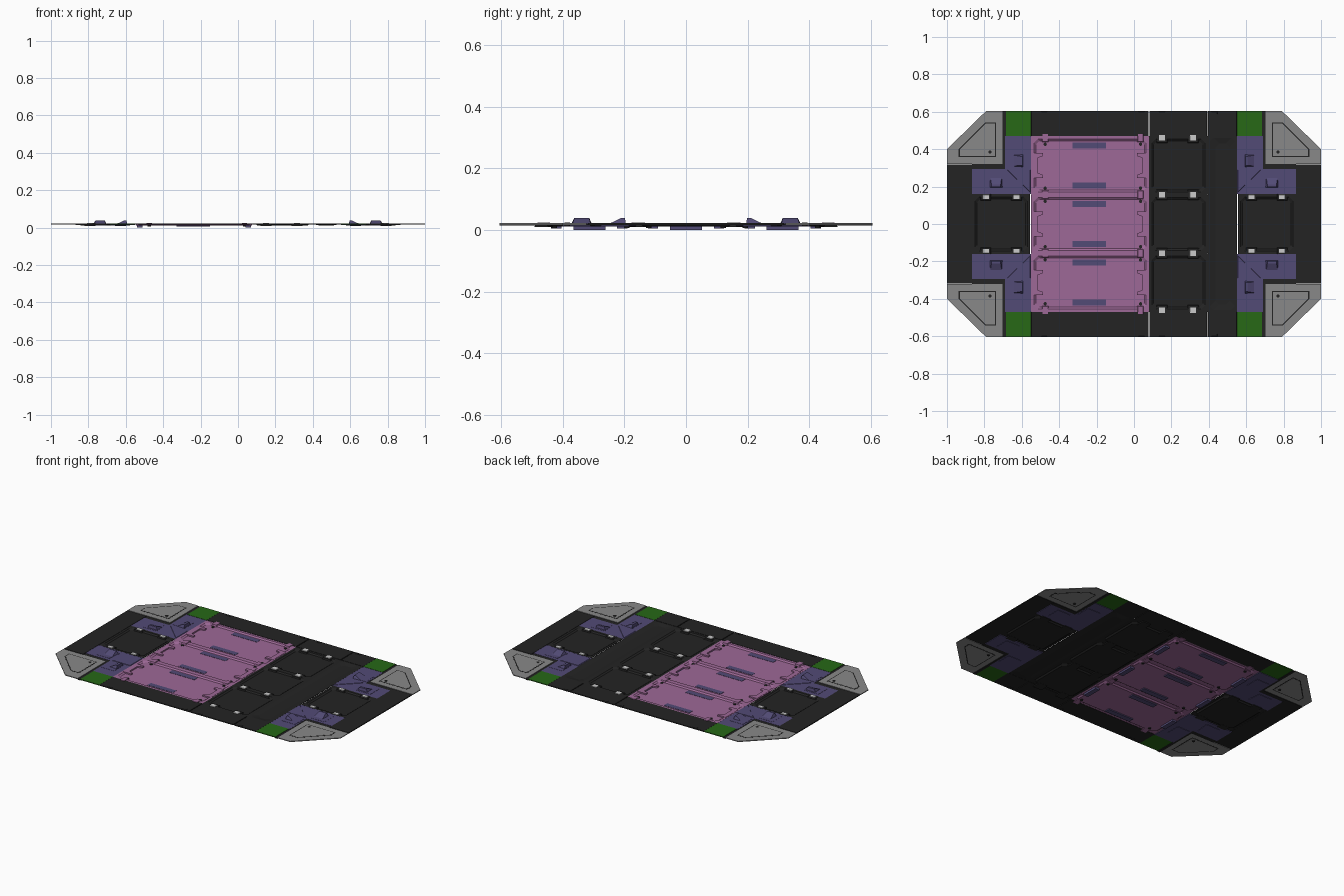
import bpy, bmesh
from mathutils import Vector

if "Cube" in bpy.data.objects:
    bpy.data.objects.remove(bpy.data.objects["Cube"])


def material(name, r, g, b):
    m = bpy.data.materials.new(name)
    m.diffuse_color = (r, g, b, 1)
    m.use_nodes = True
    m.node_tree.nodes["Principled BSDF"].inputs["Base Color"].default_value = m.diffuse_color
    return m


DARK = material("charcoal", 0.017, 0.017, 0.017)
PINK = material("pink", 0.34, 0.14, 0.31)
PURPLE = material("purple", 0.085, 0.07, 0.18)
GREEN = material("green", 0.02, 0.14, 0.008)
GREY = material("grey", 0.25, 0.25, 0.25)
WHITE = material("clip_white", 0.65, 0.65, 0.65)
TOP, LOW = 0.022, 0.017          # main sheet surfaces


def finish(name, bm, mat):
    bmesh.ops.recalc_face_normals(bm, faces=bm.faces)
    me = bpy.data.meshes.new(name)
    bm.to_mesh(me)
    bm.free()
    me.materials.append(mat)
    ob = bpy.data.objects.new(name, me)
    bpy.context.collection.objects.link(ob)
    return ob


def prism(name, pts, z0, z1, mat, top=None):
    """Extruded outline; 'top' optionally gives a different upper outline."""
    bm = bmesh.new()
    lo = [bm.verts.new((x, y, z0)) for x, y in pts]
    hi = [bm.verts.new((x, y, z1)) for x, y in (top or pts)]
    n = len(pts)
    bm.faces.new(lo)
    bm.faces.new(hi)
    for i in range(n):
        j = (i + 1) % n
        bm.faces.new((lo[i], lo[j], hi[j], hi[i]))
    return finish(name, bm, mat)


def rect(x0, x1, y0, y1, d=0.0):
    return [(x0 + d, y0 + d), (x1 - d, y0 + d), (x1 - d, y1 - d), (x0 + d, y1 - d)]


def box(name, x0, x1, y0, y1, z0, z1, mat, taper=0.0):
    return prism(name, rect(x0, x1, y0, y1), z0, z1, mat, rect(x0, x1, y0, y1, taper))


def pan(name, x0, x1, y0, y1, mat, rim=0.015, slope=0.01, floor=0.014):
    """Thin sheet tray: flat rim, sloped wall, chamfered-corner sunken floor."""
    bm = bmesh.new()

    def ring(d, c, z):
        a, b, e, f = x0 + d, x1 - d, y0 + d, y1 - d
        p = [(a + c, e), (b - c, e), (b, e + c), (b, f - c),
             (b - c, f), (a + c, f), (a, f - c), (a, e + c)]
        return [bm.verts.new((x, y, z)) for x, y in p]

    rings = [ring(0, 0.001, TOP - 0.001), ring(rim, 0.02, TOP - 0.001),
             ring(rim + slope, 0.02, floor)]
    for r, s in zip(rings, rings[1:]):
        for i in range(8):
            j = (i + 1) % 8
            bm.faces.new((r[i], r[j], s[j], s[i]))
    bm.faces.new(rings[2])
    ob = finish(name, bm, mat)
    mod = ob.modifiers.new("thickness", "SOLIDIFY")
    mod.thickness = 0.003
    return ob


def bolt(name, x, y, z0, z1, r, mat):
    bm = bmesh.new()
    bmesh.ops.create_cone(bm, cap_ends=True, segments=12, radius1=r, radius2=r, depth=z1 - z0)
    bmesh.ops.translate(bm, verts=bm.verts, vec=Vector((x, y, (z0 + z1) / 2)))
    return finish(name, bm, mat)


# three pink trays and three charcoal trays
P = 0.313
for k in (-1, 0, 1):
    cy = k * P
    y0, y1 = cy - P / 2, cy + P / 2
    pan("pink_tray", -0.55, 0.08, y0, y1, PINK)
    pan("dark_tray", 0.08, 0.395, y0, y1, DARK)
    for s in (-1, 1):
        yc = cy + s * 0.107
        box("tray_slot_strip", -0.33, -0.15, yc - 0.017, yc + 0.017, 0.005, 0.0155, PURPLE)
    # bracket-shaped latches on the short sides of each pink tray
    for xe, d in ((-0.545, 1), (0.075, -1)):
        pts = [(0, -0.066), (0.058, -0.066), (0.058, -0.05), (0.03, -0.04),
               (0.03, 0.04), (0.058, 0.05), (0.058, 0.066), (0, 0.066)]
        prism("tray_latch", [(xe + d * a, cy + b) for a, b in pts], 0.012, 0.0225, PINK)
        box("latch_underside", *sorted((xe + d * 0.005, xe + d * 0.035)),
            cy - 0.052, cy + 0.052, 0.0, 0.014, PURPLE)

# pink tabs and pale clips along the tray seams
for yk in (-1.5, -0.5, 0.5, 1.5):
    y = yk * P
    if abs(yk) > 1:
        y -= 0.008 if yk > 0 else -0.008
    for x in (-0.475, 0.035):
        box("pink_tab", x - 0.018, x + 0.018, y - 0.024, y + 0.024, 0.013, 0.0245, PINK, 0.004)
        for s in (-1, 1):
            if abs(y + s * 0.035) < 0.47:
                bolt("tab_screw", x, y + s * 0.035, 0.007, 0.0165, 0.009, DARK)
    for x in (0.15, 0.315):
        box("pale_clip", x - 0.019, x + 0.019, y - 0.017, y + 0.017, 0.015, 0.0245, WHITE, 0.003)
        box("clip_base", x - 0.03, x + 0.03, y - 0.03, y + 0.03, 0.010, 0.0215, DARK, 0.004)

# gutter channel beside the dark trays
pan("gutter_channel", 0.395, 0.55, -0.47, 0.47, DARK, 0.01, 0.03, 0.015)

for sy in (-1, 1):
    # long edge rails
    ya, yb = sorted((sy * 0.47, sy * 0.605))
    for x0, x1 in ((-0.55, 0.078), (0.082, 0.39), (0.394, 0.55)):
        box("edge_rail", x0, x1, ya, yb, LOW, TOP, DARK, 0.001)
    for x in (-0.48, 0.04, 0.15, 0.43):
        box("rail_lug", x - 0.018, x + 0.018, *sorted((sy * 0.585, sy * 0.603)),
            0.0155, 0.0235, DARK, 0.003)

for sx in (-1, 1):
    # end plate and end tray
    box("end_plate", *sorted((sx * 0.865, sx * 1.0)), -0.318, 0.318, LOW, TOP, DARK, 0.001)
    pan("end_tray", *sorted((sx * 0.555, sx * 0.865)), -0.16, 0.16, DARK)
    for y in (-0.145, 0.145):
        for x in (0.628, 0.792):
            cx = sx * x
            box("end_clip", cx - 0.019, cx + 0.019, y - 0.014, y + 0.014, 0.015, 0.0245, WHITE, 0.003)
            box("end_clip_base", cx - 0.03, cx + 0.03, y - 0.02, y + 0.02, 0.010, 0.0215, DARK, 0.004)

    for sy in (-1, 1):
        def m(pts):
            return [(sx * x, sy * y) for x, y in pts]

        # grey chamfered corner with dark-lined inset
        prism("corner_plate", m([(1, 0.4), (0.79, 0.605), (0.703, 0.605), (0.703, 0.322), (1, 0.322)]),
              LOW, TOP, GREY)
        inset = [(0.937, 0.358), (0.937, 0.402), (0.797, 0.542), (0.738, 0.542), (0.738, 0.358)]
        inner = [(0.931, 0.364), (0.931, 0.399), (0.794, 0.536), (0.744, 0.536), (0.744, 0.364)]
        prism("corner_inset_line", m(inset), LOW - 0.0004, TOP + 0.0004, DARK)
        prism("corner_inset", m(inner), LOW - 0.001, TOP + 0.001, GREY)
        bolt("corner_bolt", sx * 0.77, sy * 0.385, 0.0135, 0.0245, 0.009, DARK)

        # dark gap strip and green tile
        prism("corner_gap", m([(0.703, 0.605), (0.685, 0.605), (0.685, 0.295), (0.867, 0.295),
                               (0.867, 0.322), (0.703, 0.322)]), 0.014, 0.0195, DARK)
        prism("green_tile", m([(0.55, 0.47), (0.685, 0.47), (0.685, 0.605), (0.55, 0.605)]),
              LOW, TOP, GREEN)

        # purple L bracket with mitre facet, pockets and wedges
        prism("purple_bracket", m([(0.55, 0.16), (0.87, 0.16), (0.87, 0.295), (0.69, 0.295),
                                   (0.69, 0.47), (0.55, 0.47)]), 0.014, 0.0205, PURPLE)
        prism("mitre_facet", m([(0.552, 0.164), (0.685, 0.292), (0.552, 0.292)]),
              0.018, 0.0225, PURPLE, m([(0.556, 0.172), (0.675, 0.288), (0.556, 0.288)]))
        prism("wedge_pad_a", m([(0.70, 0.185), (0.80, 0.185), (0.80, 0.275), (0.71, 0.275)]),
              0.012, 0.0215, PURPLE)
        prism("wedge_a", m([(0.703, 0.195), (0.772, 0.195), (0.768, 0.25), (0.707, 0.25)]),
              0.02, 0.039, PURPLE, m([(0.713, 0.198), (0.762, 0.198), (0.762, 0.21), (0.713, 0.21)]))
        prism("wedge_pad_b", m([(0.59, 0.31), (0.68, 0.31), (0.68, 0.40), (0.59, 0.40)]),
              0.012, 0.0215, PURPLE)
        prism("wedge_b", m([(0.593, 0.305), (0.593, 0.372), (0.645, 0.368), (0.645, 0.309)]),
              0.02, 0.039, PURPLE, m([(0.596, 0.314), (0.596, 0.362), (0.608, 0.362), (0.608, 0.314)]))
